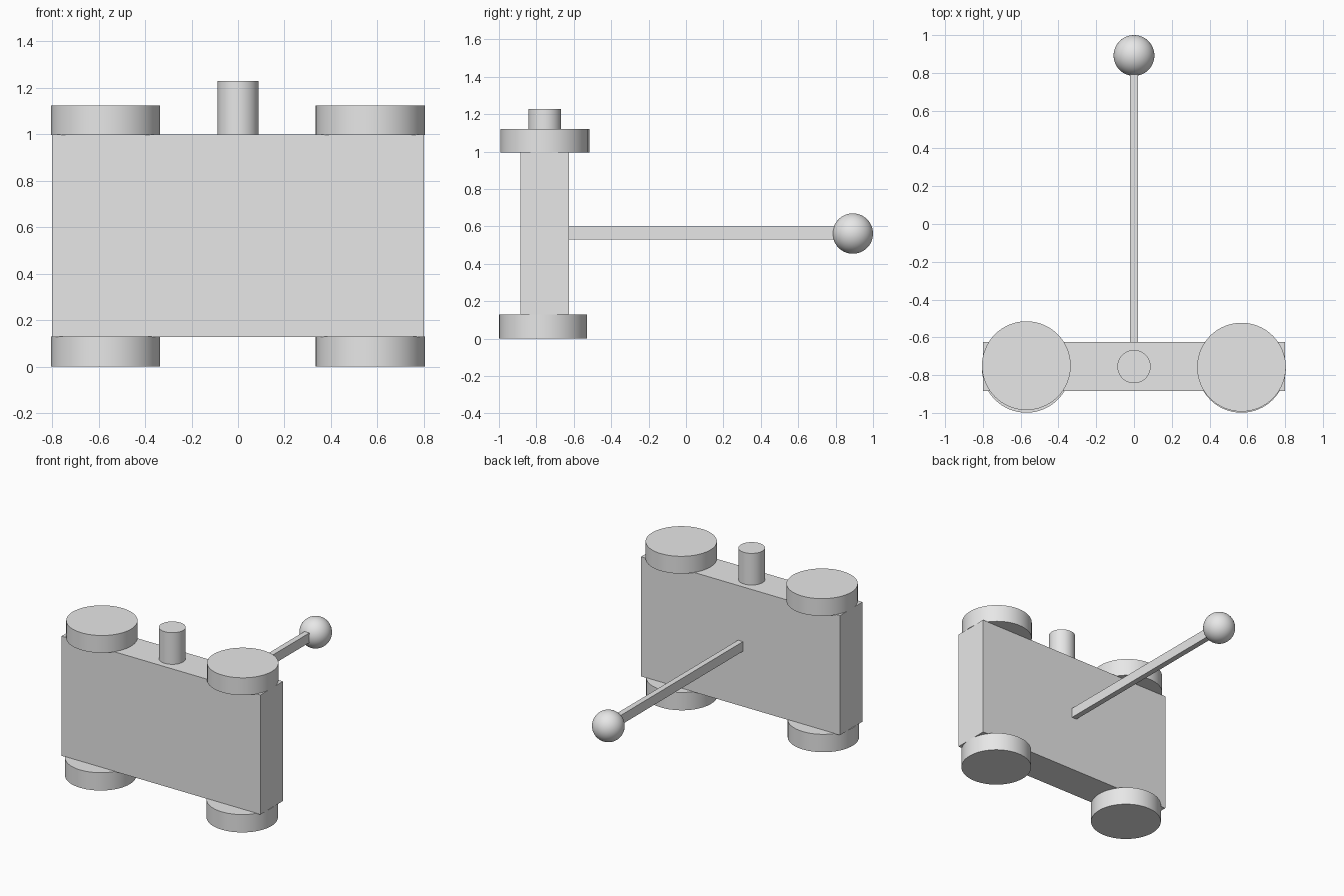
import bpy
import math

# Remove the default cube
cube = bpy.data.objects.get("Cube")
if cube:
    bpy.data.objects.remove(cube, do_unlink=True)

# Single plain grey
GREY = (0.8, 0.8, 0.8, 1.0)
grey = bpy.data.materials.new("plain_grey")
grey.use_nodes = True
grey.diffuse_color = GREY
grey.node_tree.nodes["Principled BSDF"].inputs["Base Color"].default_value = GREY


def finish(name):
    obj = bpy.context.object
    obj.name = name
    obj.data.name = name
    obj.data.materials.append(grey)
    return obj


def box(name, low, high):
    centre = [(a + b) / 2 for a, b in zip(low, high)]
    bpy.ops.mesh.primitive_cube_add(size=1, location=centre)
    obj = finish(name)
    obj.scale = [b - a for a, b in zip(low, high)]
    bpy.ops.object.transform_apply(location=False, rotation=False, scale=True)
    return obj


def disc(name, x, y, radius, bottom, top):
    bpy.ops.mesh.primitive_cylinder_add(
        vertices=64, radius=radius, depth=top - bottom,
        location=(x, y, (bottom + top) / 2))
    obj = finish(name)
    bpy.ops.object.shade_smooth_by_angle(angle=math.radians(30))
    return obj


# Upright slab body
box("body", (-0.8, -0.885, 0.128), (0.8, -0.626, 0.998))

# Round discs at the four corners, above and below the body
for side, x, upper_y in (("right", -0.57, -0.75), ("left", 0.569, -0.758)):
    disc("upper_disc_" + side, x, upper_y, 0.235, 0.996, 1.122)
    disc("lower_disc_" + side, x, -0.764, 0.235, 0.0, 0.13)

# Peg on top
disc("top_peg", 0, -0.755, 0.088, 0.99, 1.228)

# Square handle rod with a ball on its end
box("handle_rod", (-0.02, -0.64, 0.53), (0.02, 0.8, 0.6))
bpy.ops.mesh.primitive_uv_sphere_add(
    segments=48, ring_count=24, radius=0.108, location=(0, 0.892, 0.562))
finish("handle_ball")
bpy.ops.object.shade_smooth()
